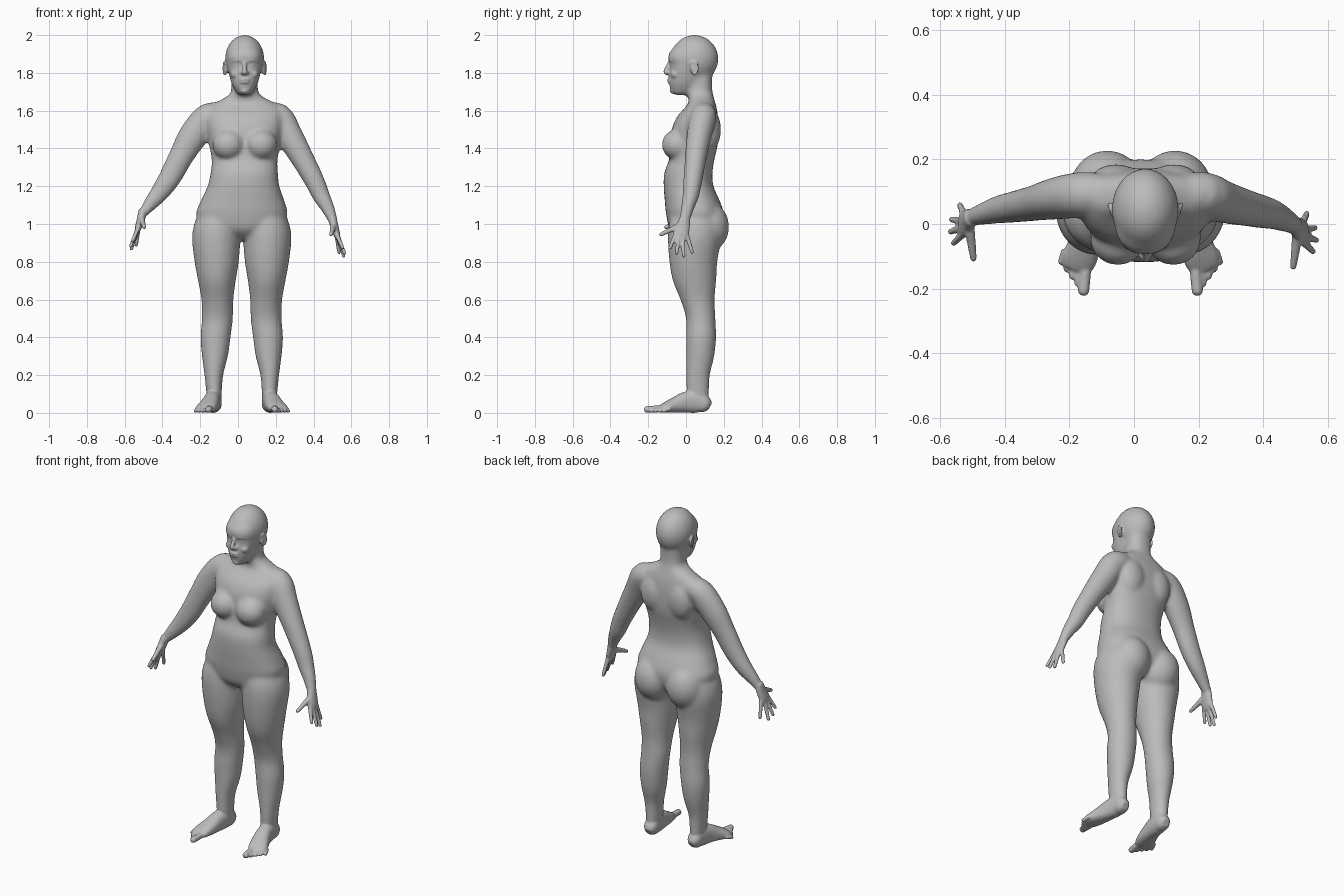
import bpy
import bmesh
import math
from mathutils import Vector, Matrix

cube = bpy.data.objects.get("Cube")
if cube:
    bpy.data.objects.remove(cube, do_unlink=True)

UP = Vector((0, 0, 1))
BACK = Vector((0, 1, 0))
SIDEWAYS = Vector((1, 0, 0))
SIDES = (-1, 1)
HEAD_X = 0.035


def axis(z):
    """Middle line of the body, which leans slightly to its left."""
    return 0.02 + 0.015 * min(1, max(0, (z - 1.05) / 0.25))


def spline(points, steps=4):
    """Catmull-Rom curve through points of any dimension."""
    v = [Vector(p) for p in points]
    v = [v[0]] + v + [v[-1]]
    result = []
    for a, b, c, d in zip(v, v[1:], v[2:], v[3:]):
        for k in range(steps):
            t = k / steps
            result.append(b + (c - a) * (t / 2)
                          + (a * 2 - b * 5 + c * 4 - d) * (t * t / 2)
                          + (b * 3 - a - c * 3 + d) * (t ** 3 / 2))
    return result + [v[-1]]


def tube(bm, points, ref=BACK, direction=None, power=2, count=32):
    """Closed tube through (x, y, z, half width, half depth) points."""
    path = spline(points)
    rings = []
    for i, p in enumerate(path):
        before, after = path[max(i - 1, 0)], path[min(i + 1, len(path) - 1)]
        along = direction or (Vector(after[:3]) - Vector(before[:3])).normalized()
        wide = ref.cross(along).normalized()
        deep = along.cross(wide)
        ring = []
        for k in range(count):
            angle = math.tau * k / count
            c, s = math.cos(angle), math.sin(angle)
            u = math.copysign(abs(c) ** (2 / power), c) * p[3]
            w = math.copysign(abs(s) ** (2 / power), s) * p[4]
            ring.append(bm.verts.new(Vector(p[:3]) + wide * u + deep * w))
        rings.append(ring)
    for low, high in zip(rings, rings[1:]):
        for k in range(count):
            j = (k + 1) % count
            bm.faces.new((low[k], low[j], high[j], high[k]))
    bm.faces.new(rings[0][::-1])
    bm.faces.new(rings[-1])


def ball(bm, centre, radii):
    bmesh.ops.create_icosphere(bm, subdivisions=4, radius=1,
                               matrix=Matrix.LocRotScale(Vector(centre), None, Vector(radii)))


def digit(bm, base, tip, r_base, r_tip, ref):
    """Finger or toe with a rounded end."""
    base, tip = Vector(base), Vector(tip)
    mid = base.lerp(tip, 0.5)
    r_mid = (r_base + r_tip) / 2
    tube(bm, [(*base, r_base, r_base), (*mid, r_mid, r_mid), (*tip, r_tip, r_tip)],
         ref=ref, count=16)
    ball(bm, tip, (r_tip, r_tip, r_tip))


def fuse(bm, voxel, rounds):
    """Merge overlapping solids into one softened skin."""
    bmesh.ops.recalc_face_normals(bm, faces=bm.faces[:])
    rough = bpy.data.meshes.new("rough")
    bm.to_mesh(rough)
    bm.free()
    temp = bpy.data.objects.new("rough", rough)
    bpy.context.scene.collection.objects.link(temp)
    remesh = temp.modifiers.new("Merge", 'REMESH')
    remesh.mode = 'VOXEL'
    remesh.voxel_size = voxel
    smooth = temp.modifiers.new("Soften", 'SMOOTH')
    smooth.factor = 0.5
    smooth.iterations = rounds
    bpy.context.view_layer.update()
    graph = bpy.context.evaluated_depsgraph_get()
    mesh = bpy.data.meshes.new_from_object(temp.evaluated_get(graph))
    bpy.data.objects.remove(temp, do_unlink=True)
    bpy.data.meshes.remove(rough)
    return mesh


bm = bmesh.new()

# Torso and neck: height, half width, front, back
torso = [(0.92, .10, -.03, .10), (0.97, .20, -.085, .18), (1.05, .242, -.105, .20),
         (1.12, .222, -.112, .18), (1.2, .19, -.118, .145), (1.27, .178, -.115, .14),
         (1.34, .174, -.09, .15), (1.42, .188, -.08, .168), (1.5, .2, -.075, .172),
         (1.56, .205, -.052, .17), (1.6, .2, -.02, .165), (1.635, .17, .01, .157),
         (1.66, .12, .015, .15), (1.69, .077, .005, .142), (1.73, .07, .01, .138),
         (1.8, .07, .02, .14)]
tube(bm, [(axis(z), (f + b) / 2, z, w, (b - f) / 2) for z, w, f, b in torso],
     direction=UP, power=2.3, count=48)

# Legs: height, distance from the middle, half width, front, back
leg = [(0.03, .147, .038, .01, .12), (0.1, .147, .041, .002, .122), (0.2, .148, .05, 0, .127),
       (0.3, .142, .069, 0, .15), (0.4, .139, .08, 0, .16), (0.5, .129, .082, 0, .156),
       (0.6, .129, .085, -.03, .152), (0.7, .132, .1, -.07, .16), (0.8, .133, .117, -.088, .166),
       (0.92, .135, .128, -.096, .185), (1.0, .13, .122, -.09, .18), (1.08, .115, .1, -.07, .17)]
for s in SIDES:
    tube(bm, [(0.02 + s * d, (f + b) / 2, z, w, (b - f) / 2) for z, d, w, f, b in leg],
         direction=UP)
    # Buttocks, breasts and shoulder blades
    ball(bm, (0.022 + s * .105, .11, .985), (.115, .118, .135))
    ball(bm, (0.036 + s * .086, -.045, 1.42), (.086, .083, .082))
    ball(bm, (0.034 + s * .09, .13, 1.5), (.08, .055, .11))

# Arms, from inside the shoulder to the wrist
left_arm = [(.12, .095, 1.575, .055, .055), (.212, .092, 1.57, .072, .07),
            (.27, .07, 1.47, .072, .066), (.345, .05, 1.34, .061, .057),
            (.408, .035, 1.222, .053, .05), (.44, .025, 1.15, .047, .044),
            (.475, .008, 1.085, .037, .035), (.498, -.005, 1.03, .028, .03),
            (.505, -.01, 1.01, .024, .03)]
right_arm = [(-.06, .095, 1.575, .055, .055), (-.155, .092, 1.57, .072, .07),
             (-.235, .08, 1.47, .078, .066), (-.3, .066, 1.36, .066, .056),
             (-.358, .055, 1.25, .06, .05), (-.415, .045, 1.165, .05, .044),
             (-.465, .032, 1.105, .038, .035), (-.496, .022, 1.065, .028, .03),
             (-.505, .015, 1.045, .024, .03)]
for arm in (left_arm, right_arm):
    tube(bm, arm)

# Skull and face: height, half width, front, back
ball(bm, (HEAD_X, .045, 1.874), (.104, .127, .127))
face = [(1.682, .03, -.06, 0), (1.7, .046, -.08, .05), (1.74, .068, -.09, .08),
        (1.78, .08, -.092, .1), (1.815, .088, -.088, .1), (1.845, .092, -.084, .1),
        (1.88, .094, -.096, .1), (1.92, .085, -.08, .1), (1.95, .06, -.04, .1)]
tube(bm, [(HEAD_X, (f + b) / 2, z, w, (b - f) / 2) for z, w, f, b in face],
     direction=UP, power=2.2)
core = fuse(bm, 0.01, 12)

bm = bmesh.new()
bm.from_mesh(core)
bpy.data.meshes.remove(core)

# Nose, lips and chin
tube(bm, [(HEAD_X, -.084, 1.86, .009, .009), (HEAD_X, -.098, 1.83, .01, .012),
          (HEAD_X, -.106, 1.805, .014, .014), (HEAD_X, -.095, 1.797, .012, .01)], count=16)
ball(bm, (HEAD_X, -.066, 1.707), (.026, .02, .018))
for height, reach in ((1.764, -.088), (1.75, -.086)):
    ball(bm, (HEAD_X, reach, height), (.027, .012, .0065))

for s in SIDES:
    # Nostrils, eyelids, brows and cheeks
    ball(bm, (HEAD_X + s * .013, -.094, 1.801), (.009, .011, .009))
    ball(bm, (HEAD_X + s * .035, -.066, 1.839), (.018, .014, .009))
    tube(bm, [(HEAD_X + s * d, y, z, .008, .008) for d, y, z in
              ((.012, -.084, 1.862), (.036, -.081, 1.868), (.06, -.062, 1.86))],
         ref=UP, count=16)
    ball(bm, (HEAD_X + s * .045, -.055, 1.792), (.028, .026, .024))

    # Ears with a raised rim
    ball(bm, (HEAD_X + s * .1, .042, 1.823), (.011, .018, .031))
    rim = []
    for k in range(10):
        a = math.radians(-110 + 29 * k)
        rim.append((HEAD_X + s * (.112 - .006 * (1 - math.cos(a))),
                    .042 + .019 * math.cos(a), 1.825 + .033 * math.sin(a), .006, .006))
    tube(bm, rim, ref=SIDEWAYS, count=12)

    # Feet, turned slightly outwards
    foot = [(.145, .126, .032, .02, .022), (.146, .105, .043, .038, .043),
            (.149, .06, .06, .042, .06), (.158, 0, .056, .044, .056),
            (.172, -.06, .041, .05, .041), (.19, -.11, .027, .054, .027),
            (.2, -.14, .018, .044, .016)]
    tube(bm, [(0.02 + s * d, y, z, w, h) for d, y, z, w, h in foot], ref=UP, power=2.3)
    for k in range(5):
        t = k / 4
        r = 0.018 if k == 0 else 0.0125 - 0.002 * t
        digit(bm, (0.02 + s * (.168 + .066 * t), -.12 + .04 * t, .024),
              (0.02 + s * (.176 + .07 * t), -.205 + .088 * t, r), r, r, UP)

    # Hands, the right one raised a little
    def place(x, y, z):
        return (x, y, z) if s > 0 else (-x - .004, y + .026, z + .038)

    palm = [(.497, -.005, 1.035, .025, .027), (.51, -.015, .99, .021, .036),
            (.523, -.027, .945, .018, .041), (.53, -.03, .92, .012, .036)]
    tube(bm, [(*place(x, y, z), w, h) for x, y, z, w, h in palm])
    fingers = [((.523, -.055, .945), (.554, -.085, .873)), ((.526, -.037, .94), (.564, -.05, .845)),
               ((.526, -.018, .94), (.56, -.012, .83)), ((.521, .002, .95), (.535, .032, .85))]
    for base, tip in fingers:
        digit(bm, place(*base), place(*tip), .0125, .0095, BACK)
    digit(bm, place(.506, -.035, .99), place(.493, -.132, .945), .017, .0105, UP)

# One continuous skin
mesh = fuse(bm, 0.0055, 3)
mesh.name = "body"
body = bpy.data.objects.new("body", mesh)
bpy.context.scene.collection.objects.link(body)
mesh.shade_smooth()

grey = bpy.data.materials.new("matte grey")
grey.use_nodes = True
colour = (0.5, 0.5, 0.5, 1)
grey.diffuse_color = colour
grey.node_tree.nodes["Principled BSDF"].inputs["Base Color"].default_value = colour
mesh.materials.clear()
mesh.materials.append(grey)
